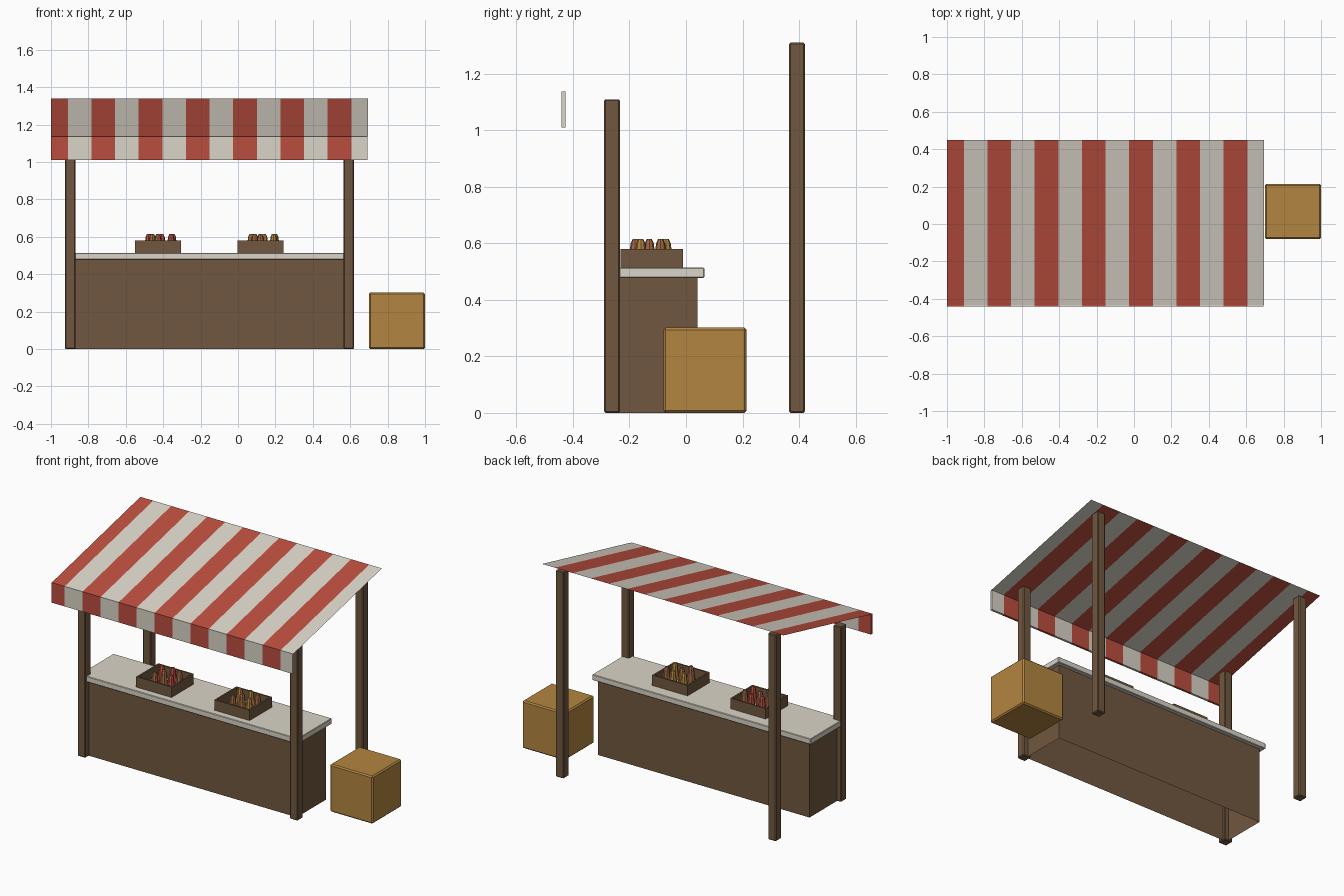
import bpy, bmesh, math
from mathutils import Matrix, Vector

if "Cube" in bpy.data.objects:
    bpy.data.objects.remove(bpy.data.objects["Cube"], do_unlink=True)


def material(name, rgb):
    m = bpy.data.materials.new(name)
    m.use_nodes = True
    m.diffuse_color = (*rgb, 1)
    m.node_tree.nodes["Principled BSDF"].inputs["Base Color"].default_value = (*rgb, 1)
    return m


RED = material("awning_red", (0.50, 0.075, 0.05))
CREAM = material("cream", (0.70, 0.66, 0.58))
WOOD = material("dark_wood", (0.165, 0.096, 0.05))
CRATE = material("light_wood", (0.45, 0.235, 0.05))
TERRACOTTA = material("terracotta", (0.36, 0.14, 0.06))


def finish(name, bm, *mats):
    mesh = bpy.data.meshes.new(name)
    bm.to_mesh(mesh)
    bm.free()
    for m in mats:
        mesh.materials.append(m)
    ob = bpy.data.objects.new(name, mesh)
    bpy.context.collection.objects.link(ob)
    return ob


def add_box(bm, x, y, z):
    """Add a box given (low, high) ranges on each axis."""
    size = [b - a for a, b in (x, y, z)]
    mid = [(a + b) / 2 for a, b in (x, y, z)]
    mat = Matrix.Translation(mid) @ Matrix.Diagonal((*size, 1))
    return bmesh.ops.create_cube(bm, size=1, matrix=mat)["verts"]


def box(name, x, y, z, mat, bevel=0.0, open_bottom=False):
    bm = bmesh.new()
    add_box(bm, x, y, z)
    if open_bottom:
        bm.faces.ensure_lookup_table()
        low = min(bm.faces, key=lambda f: f.calc_center_median().z)
        bmesh.ops.delete(bm, geom=[low], context="FACES_ONLY")
    if bevel:
        bmesh.ops.bevel(bm, geom=bm.edges[:], offset=bevel, segments=1, affect="EDGES")
    return finish(name, bm, mat)


# Awning stripes: cut at even steps, then alternate red and cream
LEFT, RIGHT, FIRST, STEP = -1.0, 0.695, -0.91, 0.1263


def stripe(bm):
    for i in range(13):
        bmesh.ops.bisect_plane(bm, geom=bm.verts[:] + bm.edges[:] + bm.faces[:],
                               plane_co=(FIRST + i * STEP, 0, 0), plane_no=(1, 0, 0))
    for f in bm.faces:
        k = math.floor((f.calc_center_median().x - FIRST) / STEP)
        f.material_index = 0 if k % 2 else 1


# Sloped canopy sheet
bm = bmesh.new()
corners = [(LEFT, -0.433, 1.137), (RIGHT, -0.433, 1.137), (RIGHT, 0.45, 1.34), (LEFT, 0.45, 1.34)]
bm.faces.new([bm.verts.new(c) for c in corners])
stripe(bm)
finish("canopy", bm, RED, CREAM)

# Hanging front valance
bm = bmesh.new()
add_box(bm, (LEFT, RIGHT - 0.003), (-0.441, -0.427), (1.01, 1.137))
stripe(bm)
finish("valance", bm, RED, CREAM)

# Four posts, taller at the back
for side, x in (("right", -0.925), ("left", 0.565)):
    for end, y, top in (("front", -0.29, 1.11), ("back", 0.365, 1.31)):
        box(f"{end}_{side}_post", (x, x + 0.056), (y, y + 0.056), (0, top), WOOD, 0.005)

# Counter, hollow from below, with an overhanging top
box("counter", (-0.895, 0.588), (-0.25, 0.04), (0, 0.48), WOOD, open_bottom=True)
box("counter_top", (-0.92, 0.613), (-0.275, 0.065), (0.478, 0.514), CREAM, 0.003)

# Crate beside the stall
box("crate", (0.70, 1.0), (-0.08, 0.215), (0, 0.302), CRATE, 0.008)


# Open trays of produce
def tray(name, cx, colours):
    x0, x1, y0, y1, z, t = cx - 0.124, cx + 0.124, -0.232, -0.01, (0.514, 0.58), 0.01
    bm = bmesh.new()
    add_box(bm, (x0, x1), (y0, y0 + t), z)
    add_box(bm, (x0, x1), (y1 - t, y1), z)
    add_box(bm, (x0, x0 + t), (y0 + t, y1 - t), z)
    add_box(bm, (x1 - t, x1), (y0 + t, y1 - t), z)
    finish(name, bm, WOOD)
    spots = [(-0.05, 0.04), (-0.03, -0.06), (0.02, 0.05), (0.0, -0.01), (0.07, -0.04), (0.08, 0.03)]
    bm = bmesh.new()
    for i, (dx, dy) in enumerate(spots):
        before = set(bm.faces)
        # Tapered body with a rounded shoulder
        for low, high, r0, r1 in ((0.514, 0.60, 0.026, 0.016), (0.60, 0.615, 0.016, 0.009)):
            at = Matrix.Translation(Vector((cx + dx, -0.12 + dy, (low + high) / 2)))
            bmesh.ops.create_cone(bm, cap_ends=True, segments=8, radius1=r0, radius2=r1,
                                  depth=high - low, matrix=at)
        for f in set(bm.faces) - before:
            f.material_index = i % 2
    finish(name + "_produce", bm, *colours)


tray("right_tray", -0.428, (RED, TERRACOTTA))
tray("left_tray", 0.12, (CRATE, TERRACOTTA))
